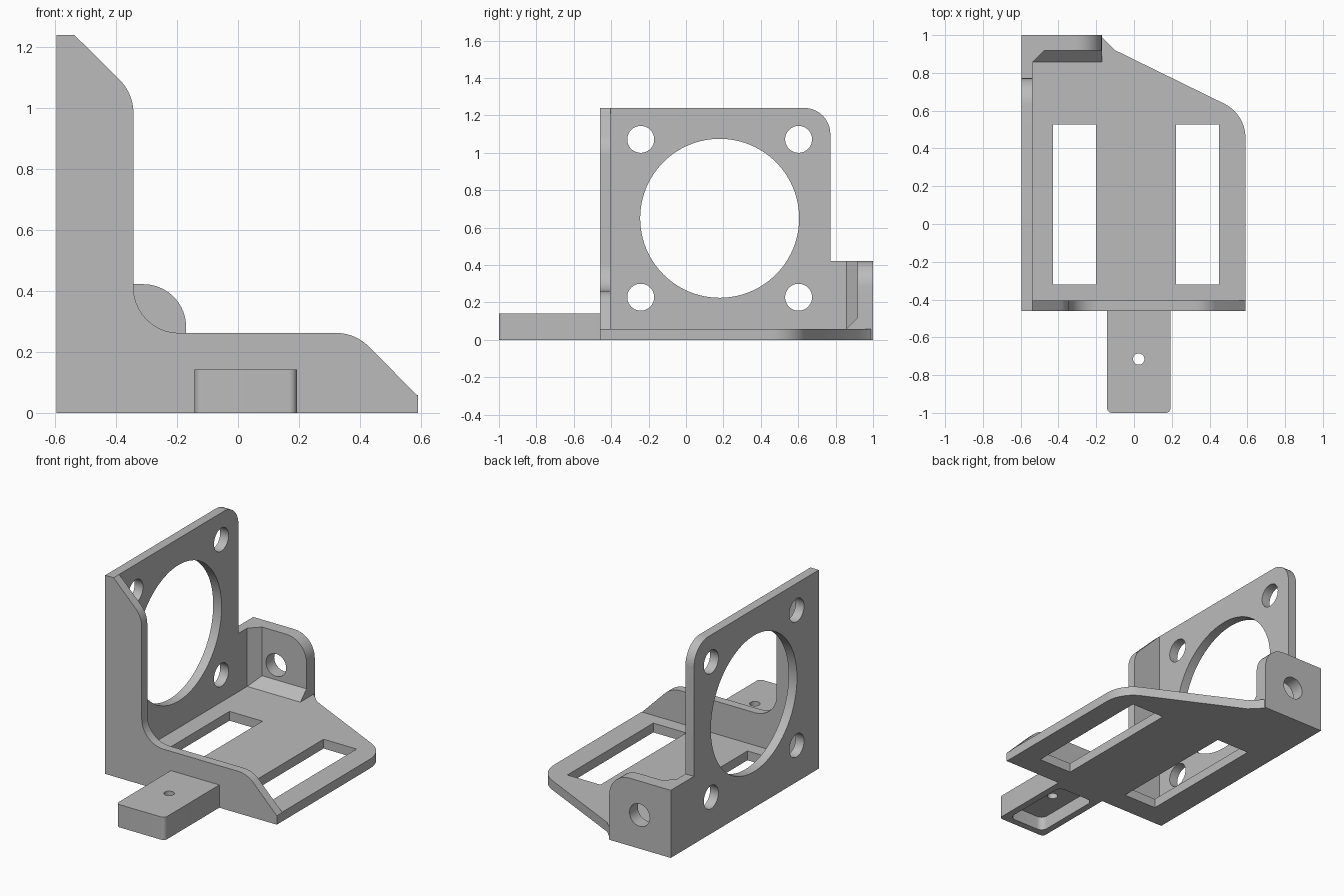
import bpy
import bmesh
from math import cos, sin, pi
from mathutils import Vector

cube = bpy.data.objects.get("Cube")
if cube:
    bpy.data.objects.remove(cube, do_unlink=True)

grey = bpy.data.materials.new("plain grey")
grey.use_nodes = True
colour = (0.5, 0.5, 0.5, 1)
grey.diffuse_color = colour
grey.node_tree.nodes["Principled BSDF"].inputs["Base Color"].default_value = colour

# Shared dimensions
LEFT, RIGHT, FRONT, BACK = -0.595, 0.59, -0.46, 1.0
PLATE_X, FLANGE_Y, TAB_Y = -0.537, -0.405, 0.918
FLOOR, TAB_TOP, TAB_X, BEND = 0.058, 0.422, -0.17, 0.15


def outline(corners, steps=10):
    """Corners are (a, b) or (a, b, radius); a radius rounds the corner."""
    pts = []
    for i, c in enumerate(corners):
        p = Vector(c[:2])
        if len(c) == 2:
            pts.append(p)
            continue
        u = (Vector(corners[i - 1][:2]) - p).normalized()
        v = (Vector(corners[(i + 1) % len(corners)][:2]) - p).normalized()
        half = u.angle(v) / 2
        centre = p + (u + v).normalized() * c[2] / sin(half)
        start = p + u * c[2] * cos(half) / sin(half) - centre
        end = p + v * c[2] * cos(half) / sin(half) - centre
        sweep = start.angle(end)
        for k in range(steps + 1):
            t = k / steps
            pts.append(centre + (start * sin((1 - t) * sweep) + end * sin(t * sweep)) / sin(sweep))
    return pts


def disc(a, b, r, n=48):
    return [Vector((a + r * cos(2 * pi * i / n), b + r * sin(2 * pi * i / n))) for i in range(n)]


def box(a0, a1, b0, b1, r=None):
    extra = (r,) if r else ()
    return outline([(a, b) + extra for a, b in ((a0, b0), (a1, b0), (a1, b1), (a0, b1))])


def prism(name, pts, axis, lo, hi):
    """Extrude a flat outline along an axis between lo and hi."""
    place = {"X": lambda p, h: (h, p.x, p.y),
             "Y": lambda p, h: (p.x, h, p.y),
             "Z": lambda p, h: (p.x, p.y, h)}[axis]
    bm = bmesh.new()
    low = [bm.verts.new(place(p, lo)) for p in pts]
    high = [bm.verts.new(place(p, hi)) for p in pts]
    bm.faces.new(low)
    bm.faces.new(high)
    for i in range(len(pts)):
        bm.faces.new((low[i - 1], low[i], high[i], high[i - 1]))
    bmesh.ops.recalc_face_normals(bm, faces=bm.faces)
    mesh = bpy.data.meshes.new(name)
    bm.to_mesh(mesh)
    bm.free()
    mesh.materials.append(grey)
    obj = bpy.data.objects.new(name, mesh)
    bpy.context.collection.objects.link(obj)
    return obj


def finish(obj, axis="Z", cuts=()):
    """Cut each (outline, lo, hi) out of the part, then smooth its curves."""
    bpy.ops.object.select_all(action="DESELECT")
    bpy.context.view_layer.objects.active = obj
    obj.select_set(True)
    for pts, lo, hi in cuts:
        cutter = prism("cutter", pts, axis, lo, hi)
        mod = obj.modifiers.new("cut", "BOOLEAN")
        mod.operation, mod.solver, mod.object = "DIFFERENCE", "EXACT", cutter
        bpy.ops.object.modifier_apply(modifier=mod.name)
        bpy.data.objects.remove(cutter, do_unlink=True)
    bpy.ops.object.shade_smooth_by_angle(angle=0.4)


# Upright side plate with one large opening and four screw holes
side = prism("side_plate", outline([
    (FRONT, 0), (BACK, 0), (BACK, TAB_TOP), (0.772, TAB_TOP),
    (0.772, 1.24, 0.14), (FRONT, 1.24)]), "X", LEFT, PLATE_X)
holes = [disc(0.18, 0.65, 0.425, 96)]
holes += [disc(0.18 + dy * 0.422, 0.65 + dz * 0.422, 0.072) for dy in (-1, 1) for dz in (-1, 1)]
finish(side, "X", [(h, -1, 0) for h in holes])

# Floor plate with two slots
floor = prism("floor_plate", outline([
    (PLATE_X, FLANGE_Y), (RIGHT, FLANGE_Y), (RIGHT, 0.582, 0.2), (-0.1, 0.92),
    (TAB_X, 0.99), (TAB_X, BACK), (PLATE_X, BACK)]), "Z", 0, FLOOR)
finish(floor, "Z", [(box(x, x + 0.228, -0.32, 0.527), -1, 1) for x in (-0.428, 0.222)])

# L-shaped front flange
flange = prism("front_flange", outline([
    (PLATE_X, 0), (RIGHT, 0), (RIGHT, 0.055), (0.385, 0.262, BEND),
    (-0.343, 0.262, BEND), (-0.343, 1.047, BEND), (PLATE_X, 1.24)]), "Y", FRONT, FLANGE_Y)
finish(flange)

# Rear mounting tab with a screw hole
tab = prism("rear_tab", outline([
    (PLATE_X, FLOOR), (TAB_X, FLOOR), (TAB_X, TAB_TOP, 0.14),
    (PLATE_X, TAB_TOP)]), "Y", TAB_Y, BACK)
finish(tab, "Y", [(disc(-0.38, 0.21, 0.07), 0, 2)])

# Angled fillets in front of the tab
finish(prism("tab_floor_fillet", outline([
    (TAB_Y, FLOOR), (TAB_Y, FLOOR + 0.06), (TAB_Y - 0.06, FLOOR)]), "X", PLATE_X, TAB_X))
finish(prism("tab_side_fillet", outline([
    (PLATE_X, TAB_Y), (PLATE_X + 0.06, TAB_Y), (PLATE_X, TAB_Y - 0.06)]), "Z", FLOOR, TAB_TOP))

# Front arm, hollow underneath, with a pin hole
arm = prism("front_arm", outline([
    (-0.142, FRONT), (-0.142, -1, 0.025), (0.193, -1, 0.025), (0.193, FRONT)]), "Z", 0, 0.142)
finish(arm, "Z", [(box(-0.1, 0.15, -0.957, -0.5, 0.04), -1, 0.085),
                  (disc(0.025, -0.715, 0.03, 32), -1, 1)])
